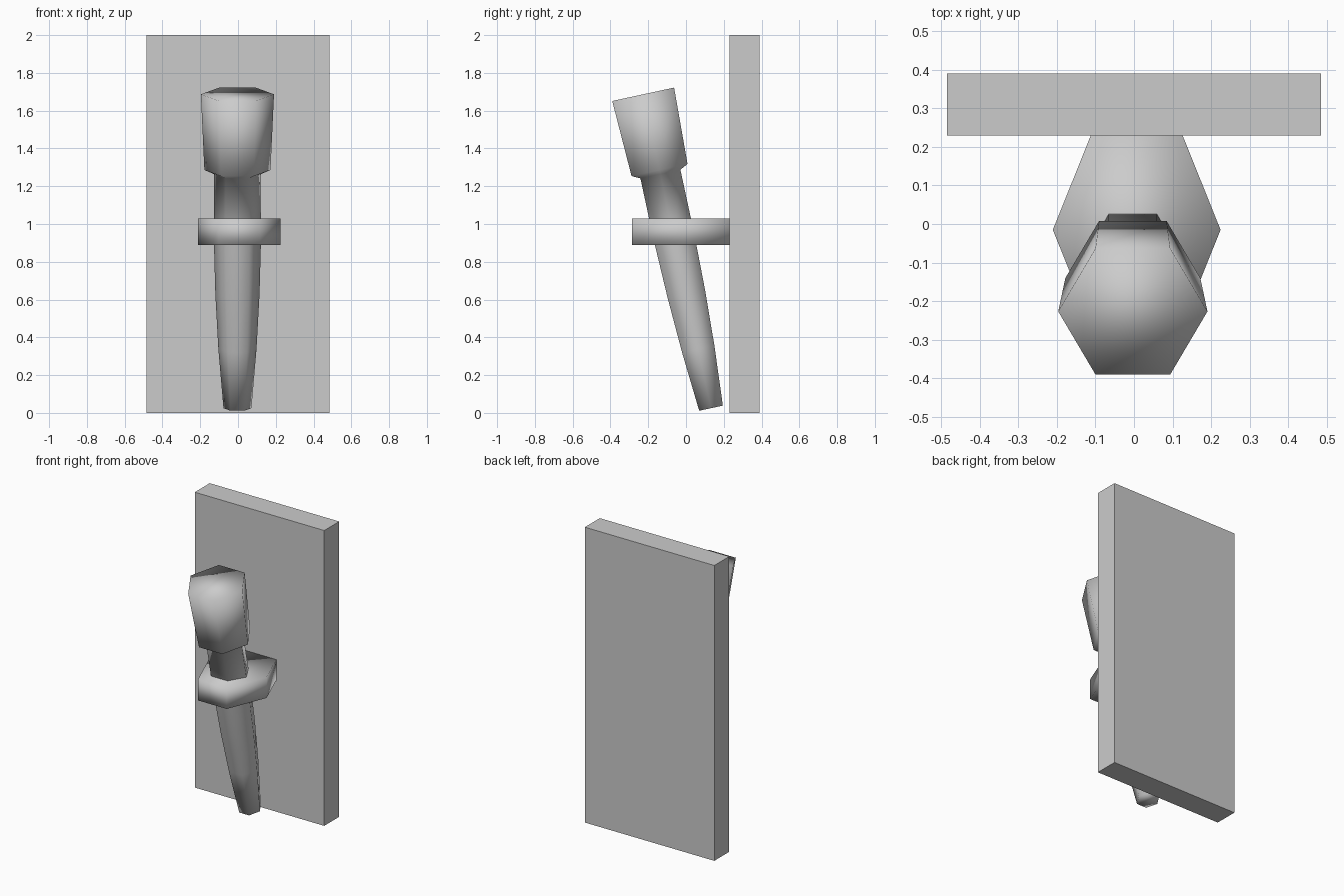
import bpy, bmesh
from math import sin, cos, pi, radians

if "Cube" in bpy.data.objects:
    bpy.data.objects.remove(bpy.data.objects["Cube"])


def hex_loft(name, profile, location, tilt=0.0, y_scale=1.0):
    """Six-sided lathe: profile is a list of (radius, height)."""
    bm = bmesh.new()
    rings = [[bm.verts.new((r * cos(i * pi / 3), r * sin(i * pi / 3) * y_scale, h))
              for i in range(6)] for r, h in profile]
    for low, high in zip(rings, rings[1:]):
        for i in range(6):
            j = (i + 1) % 6
            bm.faces.new((low[i], low[j], high[j], high[i]))
    bm.faces.new(rings[0][::-1])
    bm.faces.new(rings[-1])
    for f in bm.faces:
        f.smooth = True
    mesh = bpy.data.meshes.new(name)
    bm.to_mesh(mesh)
    bm.free()
    obj = bpy.data.objects.new(name, mesh)
    obj.location = location
    obj.rotation_euler.x = tilt
    bpy.context.collection.objects.link(obj)
    return obj


# Wall plate
bpy.ops.mesh.primitive_cube_add(size=1, location=(0, 0.31, 1))
plate = bpy.context.object
plate.name = "wall_plate"
plate.scale = (0.97, 0.16, 2)

# Holder collar, embedded in the plate
hex_loft("holder_collar", [(0.2175, 0.89), (0.2175, 1.03)],
         (0.007, -0.015, 0), y_scale=1.435)

# Tilted torch: tapering shaft flaring into the head
hex_loft("torch",
         [(0.074, 0), (0.101, 0.32), (0.117, 0.62), (0.125, 0.92),
          (0.125, 1.268), (0.175, 1.29), (0.1935, 1.70)],
         (-0.003, 0.1325, 0.025), tilt=radians(12.2))
